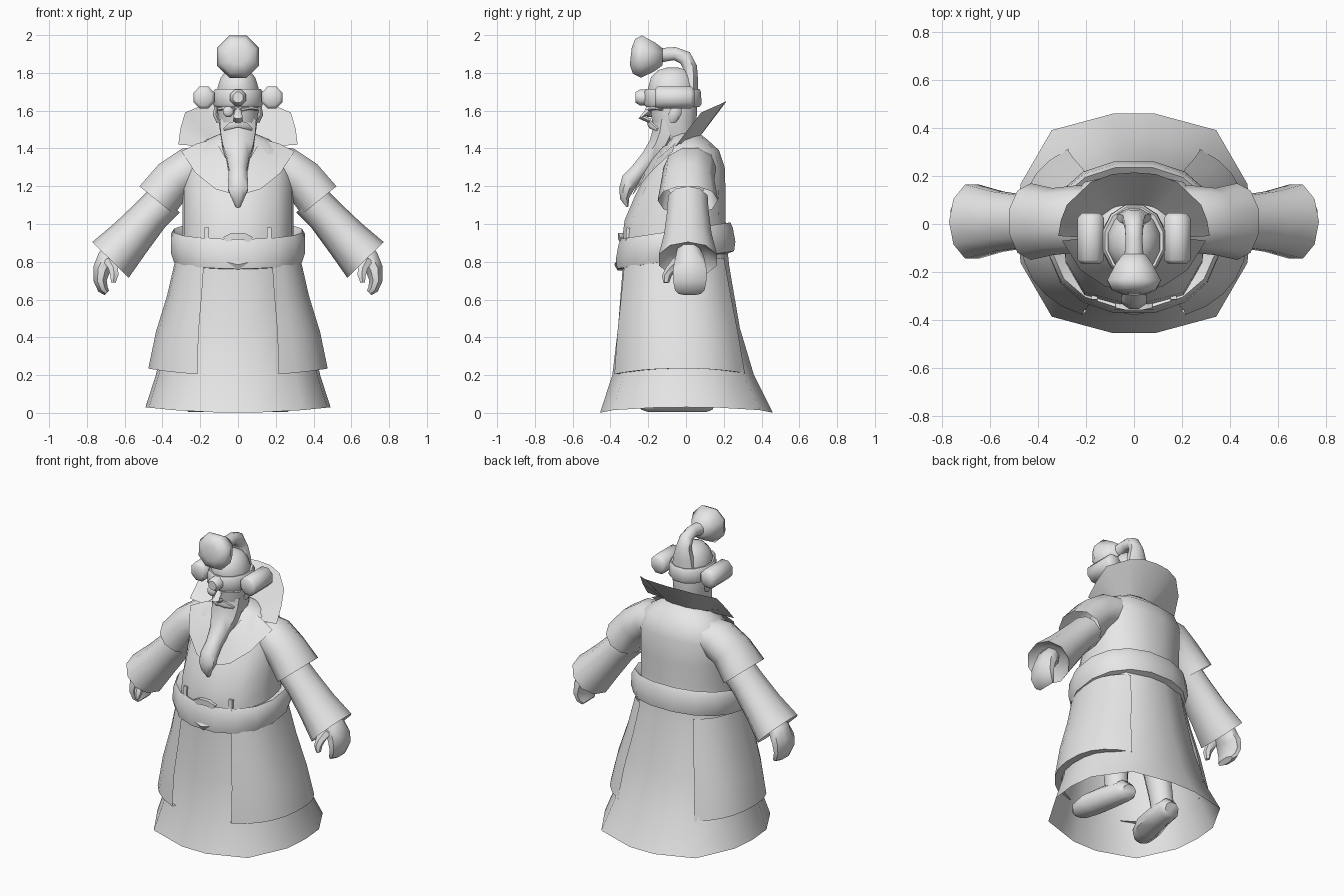
import bpy, bmesh, math
from mathutils import Vector

grey = bpy.data.materials.new("plain_grey")
grey.diffuse_color = (0.8, 0.8, 0.8, 1)


def grid(name, rows, closed=True, cap0=False, cap1=False, mirror=False, angle=50):
    """Skin a list of point rows into one smooth object."""
    bm = bmesh.new()
    vs = [[bm.verts.new(p) for p in row] for row in rows]
    n = len(rows[0])
    for a, b in zip(vs, vs[1:]):
        for i in range(n if closed else n - 1):
            j = (i + 1) % n
            bm.faces.new((a[i], a[j], b[j], b[i]))
    if cap0:
        bm.faces.new(vs[0][::-1])
    if cap1:
        bm.faces.new(vs[-1])
    bmesh.ops.remove_doubles(bm, verts=bm.verts, dist=0.0001)
    bmesh.ops.recalc_face_normals(bm, faces=bm.faces)
    me = bpy.data.meshes.new(name)
    bm.to_mesh(me)
    bm.free()
    me.materials.append(grey)
    ob = bpy.data.objects.new(name, me)
    bpy.context.collection.objects.link(ob)
    if mirror:
        ob.modifiers.new("mirror", 'MIRROR')
    bpy.ops.object.select_all(action='DESELECT')
    ob.select_set(True)
    bpy.context.view_layer.objects.active = ob
    bpy.ops.object.shade_smooth_by_angle(angle=math.radians(angle))
    return ob


def sup(v, e):
    return math.copysign(abs(v) ** e, v)


def ring(z, rx, yf, yb, n=16, e=0.85, tilt=0.0, arc=None, side=0.0):
    """Horizontal oval from front yf to back yb, optionally only part of it."""
    pts = []
    cy, ry = (yf + yb) / 2, (yb - yf) / 2
    if arc:
        angs = [math.radians(arc[0] + (arc[1] - arc[0]) * i / n) for i in range(n + 1)]
    else:
        angs = [2 * math.pi * (i + 0.5) / n for i in range(n)]
    for a in angs:
        y = ry * sup(math.sin(a), e)
        pts.append((rx * sup(math.cos(a), e), cy + y, z + tilt * y + side * math.cos(a) ** 2))
    return pts


# Cross-section of the robe: one quarter, repeated round
quarter = [(1, 0), (0.965, 0.36), (0.70, 0.85), (0.18, 1)]
half = quarter + [(-x, y) for x, y in quarter[::-1]]
outline = half + [(x, -y) for x, y in half[-2:0:-1]]


def robe_ring(z, rx, yf, yb, side=0.0):
    cy, ry = (yf + yb) / 2, (yb - yf) / 2
    return [(rx * x, cy + ry * y, z + side * x * x) for x, y in outline]


def tube(name, path, radii, up, n=8, mirror=False, cap0=True, cap1=True, angle=50):
    """Sweep an oval along a path; radii are (across the bend, along up)."""
    P = [Vector(p) for p in path]
    up = Vector(up)
    rows = []
    for i, p in enumerate(P):
        t = P[min(i + 1, len(P) - 1)] - P[max(i - 1, 0)]
        u = t.cross(up).normalized()
        ra, rb = radii[i]
        rows.append([p + u * ra * math.cos(a) + up * rb * math.sin(a)
                     for a in [2 * math.pi * (k + 0.5) / n for k in range(n)]])
    return grid(name, rows, True, cap0, cap1, mirror, angle)


X, Y, Z = (1, 0, 0), (0, 1, 0), (0, 0, 1)

# Robe, open at the hem
robe = [robe_ring(0.0, 0.49, -0.455, 0.46, side=0.03)]
for s in [(0.2, 0.435, -0.39, 0.36), (0.45, 0.38, -0.36, 0.285), (0.77, 0.315, -0.335, 0.23),
          (0.9, 0.295, -0.34, 0.215), (1.02, 0.295, -0.325, 0.21), (1.15, 0.295, -0.27, 0.21),
          (1.3, 0.295, -0.19, 0.205), (1.39, 0.26, -0.13, 0.175), (1.445, 0.17, -0.09, 0.115),
          (1.48, 0.09, -0.07, 0.07)]:
    robe.append(robe_ring(*s))
grid("robe", robe, cap1=True)

# Side panels hanging over the skirt
rows = [ring(*s, n=10, arc=(a, 58), side=k) for s, k, a in
        [((0.82, 0.33, -0.355, 0.24), 0, -61), ((0.62, 0.376, -0.373, 0.28), 0, -63),
         ((0.42, 0.435, -0.392, 0.322), 0.01, -65), ((0.20, 0.476, -0.405, 0.362), 0.035, -67),
         ((0.20, 0.43, -0.38, 0.345), 0.035, -67)]]
grid("skirt_panel", rows, closed=False, mirror=True)

# Tilted belt with a rounded section and a small lower bump
belt = [ring(z, rx, -0.055 - ry, -0.055 + ry, tilt=0.15, e=0.9) for z, rx, ry in
        [(0.94, 0.295, 0.26), (0.965, 0.345, 0.295), (0.935, 0.362, 0.308),
         (0.86, 0.362, 0.322), (0.81, 0.345, 0.315), (0.80, 0.30, 0.27)]]
grid("belt", belt)
tube("belt_bump", [(-0.07, -0.345, 0.80), (0, -0.345, 0.785), (0.07, -0.345, 0.80)],
     [(0.018, 0.022), (0.035, 0.035), (0.018, 0.022)], Y, n=6)
tube("belt_clasp", [(-0.07, -0.335, 0.915), (-0.03, -0.345, 0.935), (0.03, -0.345, 0.935), (0.07, -0.335, 0.915)],
     [(0.025, 0.02)] * 4, Y, n=4)
tube("belt_loop", [(0.165, -0.31, 0.90), (0.165, -0.305, 0.98)], [(0.014, 0.018)] * 2, X,
     n=4, mirror=True)

# Short over-sleeve
tube("upper_sleeve", [(0.14, 0.03, 1.32), (0.25, 0.02, 1.295), (0.34, 0.01, 1.235), (0.43, 0.01, 1.125)],
     [(0.10, 0.13), (0.12, 0.14), (0.12, 0.14), (0.124, 0.16)],
     Y, n=10, mirror=True, cap1=False)

# Flared under-sleeve, folded in at the cuff
u = Vector((0.714, 0, 0.7))


def sleeve_ring(c, ra, rb, n=10):
    return [Vector(c) + u * ra * math.cos(a) + Vector(Y) * rb * math.sin(a)
            for a in [2 * math.pi * k / n for k in range(n)]]


grid("lower_sleeve", [sleeve_ring(*s) for s in
     [((0.38, 0.01, 1.13), 0.10, 0.11), ((0.46, 0.01, 1.05), 0.10, 0.115),
      ((0.57, 0.01, 0.925), 0.115, 0.132), ((0.675, 0.01, 0.81), 0.135, 0.162),
      ((0.645, 0.01, 0.84), 0.09, 0.11)]], cap1=True, mirror=True)

# Curled hand and thumb
tube("hand", [(0.64, 0.01, 0.88), (0.69, 0.02, 0.82), (0.722, 0.02, 0.76), (0.73, 0.02, 0.70),
              (0.715, 0.02, 0.655), (0.695, 0.02, 0.635)],
     [(0.055, 0.055), (0.06, 0.08), (0.05, 0.095), (0.038, 0.095), (0.03, 0.085), (0.018, 0.065)],
     Y, mirror=True)
tube("thumb", [(0.685, -0.03, 0.82), (0.66, -0.075, 0.77), (0.655, -0.10, 0.73), (0.66, -0.105, 0.69)],
     [(0.038, 0.038), (0.03, 0.03), (0.025, 0.026), (0.014, 0.016)], Y, n=6, mirror=True)

# Standing collar, a sloping half that is mirrored
inner = [(0, 0.075, 1.465), (0.05, 0.073, 1.463), (0.09, 0.058, 1.458),
         (0.125, 0.025, 1.445), (0.145, -0.015, 1.43), (0.155, -0.06, 1.41)]
outer = [(0, 0.215, 1.65), (0.09, 0.208, 1.648), (0.18, 0.175, 1.632),
         (0.28, 0.08, 1.59), (0.305, 0.015, 1.505), (0.316, -0.05, 1.42)]
grid("collar", [inner, outer], closed=False, mirror=True, angle=60)

# Flat lapels on the chest
grid("lapel", [[(0.13, -0.03, 1.45), (0.10, -0.12, 1.41), (0.06, -0.18, 1.34), (0, -0.21, 1.30)],
               [(0.22, -0.06, 1.425), (0.17, -0.15, 1.345), (0.10, -0.215, 1.27), (0, -0.245, 1.24)],
               [(0.30, -0.07, 1.385), (0.225, -0.19, 1.27), (0.12, -0.26, 1.185), (0, -0.285, 1.15)]],
     closed=False, mirror=True)

# Head with domed cap
grid("head", [ring(*s, n=12, e=1) for s in
     [(1.40, 0.08, -0.10, 0.05), (1.47, 0.095, -0.165, 0.05), (1.55, 0.108, -0.185, 0.06),
      (1.64, 0.115, -0.195, 0.065), (1.72, 0.113, -0.205, 0.055), (1.775, 0.095, -0.19, 0.04),
      (1.815, 0.06, -0.15, 0.01), (1.828, 0.02, -0.10, -0.04)]], cap0=True, cap1=True)
tube("nose", [(0, -0.17, 1.61), (0, -0.205, 1.59), (0, -0.235, 1.565), (0, -0.19, 1.545)],
     [(0.015, 0.015), (0.02, 0.02), (0.02, 0.025), (0.015, 0.025)], X, n=6)
tube("brow", [(0.015, -0.19, 1.605), (0.06, -0.175, 1.615), (0.10, -0.125, 1.61)],
     [(0.014, 0.01)] * 3, Z, n=6, mirror=True)
tube("monocle", [(-0.052, -0.16, 1.595), (-0.052, -0.205, 1.595), (-0.052, -0.215, 1.595)],
     [(0.03, 0.03), (0.03, 0.03), (0.018, 0.018)], X)
tube("ear", [(0.10, -0.07, 1.54), (0.118, -0.06, 1.58), (0.115, -0.05, 1.62)],
     [(0.015, 0.02), (0.018, 0.035), (0.012, 0.025)], Y, n=6, mirror=True)
tube("moustache", [(0, -0.19, 1.53), (0.04, -0.182, 1.52), (0.075, -0.15, 1.50)],
     [(0.02, 0.016), (0.02, 0.016), (0.008, 0.01)], Y, n=6, mirror=True)

# Long beard that sweeps forward, swelling again near the tip
tube("beard", [(0, -0.10, 1.55), (0, -0.11, 1.48), (0, -0.14, 1.41), (0, -0.19, 1.345),
               (0, -0.25, 1.28), (0, -0.298, 1.23), (0, -0.318, 1.18), (0, -0.325, 1.135), (0, -0.31, 1.09)],
     [(0.075, 0.105), (0.075, 0.10), (0.066, 0.088), (0.055, 0.065), (0.048, 0.052), (0.05, 0.056),
      (0.04, 0.056), (0.026, 0.036), (0.006, 0.012)], X)

# Cap band, front lens and side barrels
grid("cap_band", [ring(z, rx, -0.07 - ry, -0.07 + ry, n=12, e=1) for z, rx, ry in
     [(1.71, 0.10, 0.12), (1.715, 0.125, 0.145), (1.70, 0.135, 0.155), (1.635, 0.138, 0.157),
      (1.62, 0.128, 0.147), (1.625, 0.10, 0.12)]])
tube("front_lens", [(0, -0.19, 1.67), (0, -0.245, 1.67), (0, -0.268, 1.67)],
     [(0.045, 0.045), (0.045, 0.045), (0.03, 0.03)], X)
tube("side_barrel", [(0.18, -0.165, 1.67), (0.18, -0.15, 1.67), (0.18, 0.025, 1.67), (0.18, 0.045, 1.67)],
     [(0.045, 0.042), (0.064, 0.06), (0.064, 0.06), (0.045, 0.042)], X, mirror=True)

# Curling tail of the cap with a bobble
tube("cap_tail", [(0, 0.02, 1.66), (0, 0.025, 1.76), (0, 0.022, 1.83), (0, -0.005, 1.88),
                  (0, -0.06, 1.902), (0, -0.12, 1.895), (0, -0.17, 1.89)],
     [(0.045, 0.085), (0.042, 0.07), (0.04, 0.05), (0.042, 0.042), (0.038, 0.038), (0.04, 0.042),
      (0.05, 0.05)], X)
tube("bobble", [(0, -0.125, 1.885), (0, -0.165, 1.885), (0, -0.235, 1.886), (0, -0.275, 1.888), (0, -0.292, 1.89)],
     [(0.05, 0.05), (0.082, 0.082), (0.121, 0.121), (0.10, 0.10), (0.05, 0.05)], X, angle=70)

# Legs and toed-out shoes inside the skirt
tube("leg", [(0.18, 0.06, 0.05), (0.175, 0.04, 0.2), (0.14, 0.0, 0.55)],
     [(0.075, 0.07), (0.08, 0.075), (0.10, 0.09)], X, mirror=True)
tube("shoe", [(0.165, 0.155, 0.05), (0.17, 0.12, 0.066), (0.19, 0.0, 0.072), (0.215, -0.12, 0.066),
              (0.235, -0.21, 0.05), (0.24, -0.245, 0.04)],
     [(0.04, 0.05), (0.066, 0.075), (0.074, 0.08), (0.068, 0.092), (0.05, 0.072), (0.025, 0.035)],
     X, mirror=True)
